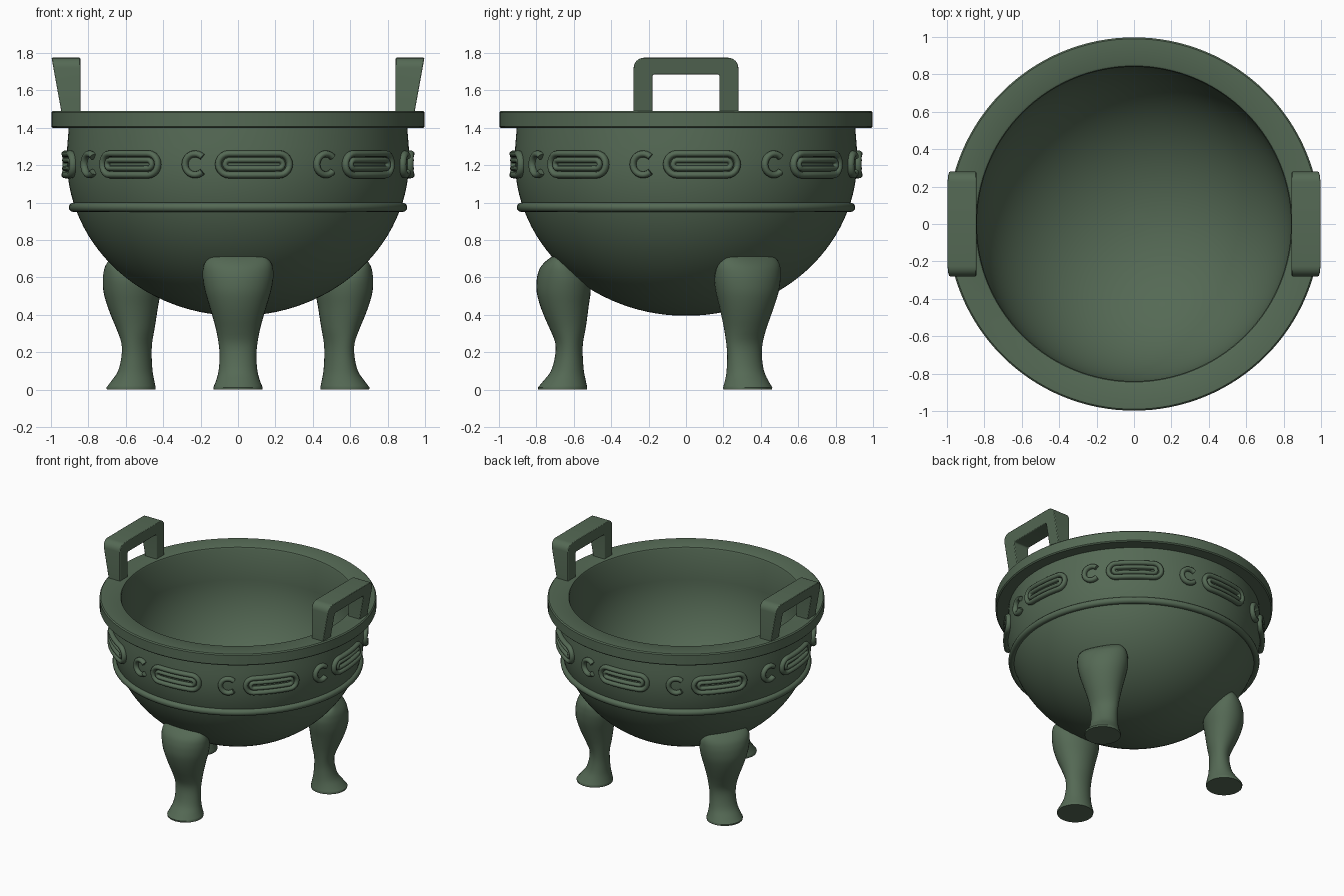
import bpy, bmesh, math
from math import pi, sin, cos, sqrt, radians

if "Cube" in bpy.data.objects:
    bpy.data.objects.remove(bpy.data.objects["Cube"])

bronze = bpy.data.materials.new("dark green bronze")
bronze.diffuse_color = (0.09, 0.142, 0.09, 1)
bronze.use_nodes = True
bronze.node_tree.nodes["Principled BSDF"].inputs["Base Color"].default_value = bronze.diffuse_color


def finish(name, bm, angle=35):
    bmesh.ops.recalc_face_normals(bm, faces=bm.faces[:])
    me = bpy.data.meshes.new(name)
    bm.to_mesh(me)
    bm.free()
    ob = bpy.data.objects.new(name, me)
    bpy.context.collection.objects.link(ob)
    me.materials.append(bronze)
    bpy.ops.object.select_all(action='DESELECT')
    ob.select_set(True)
    bpy.context.view_layer.objects.active = ob
    bpy.ops.object.shade_smooth_by_angle(angle=radians(angle))
    return ob


def skin(bm, rings, closed=False, caps=True):
    """Join equal loops of points into a tube."""
    rows = [[bm.verts.new(p) for p in ring] for ring in rings]
    pairs = list(zip(rows, rows[1:]))
    if closed:
        pairs.append((rows[-1], rows[0]))
    for a, b in pairs:
        n = len(a)
        for i in range(n):
            bm.faces.new((a[i], a[(i + 1) % n], b[(i + 1) % n], b[i]))
    if caps and not closed:
        bm.faces.new(rows[0])
        bm.faces.new(rows[-1])


def lathe(name, profile, seg=128, closed=False, angle=35):
    bm = bmesh.new()
    skin(bm, [[(r * cos(2 * pi * i / seg), r * sin(2 * pi * i / seg), z)
               for i in range(seg)] for r, z in profile], closed, not closed)
    return finish(name, bm, angle)


# Bowl with flat lip: inner and outer half ellipses around z = 1.23
N = 28
outer = [(0.915 * sin(pi / 2 * i / N), 1.23 - 0.835 * cos(pi / 2 * i / N)) for i in range(1, N + 1)]
inner = [(0.84 * sin(pi / 2 * i / N), 1.23 - 0.77 * cos(pi / 2 * i / N)) for i in range(N, 0, -1)]
lip = [(0.913, 1.3), (0.905, 1.4), (0.99, 1.4), (0.998, 1.408), (0.998, 1.482),
       (0.99, 1.49), (0.855, 1.49), (0.845, 1.485), (0.84, 1.475)]
lathe("bowl", outer + lip + inner)

# Raised ring below the frieze
lathe("belly_ring", [(0.88 + 0.025 * cos(2 * pi * k / 12), 0.975 + 0.025 * sin(2 * pi * k / 12))
                     for k in range(12)], closed=True, angle=60)


# Legs: z, radial centre, radial half width, tangential half width
LEG = [(0, .66, .13, .13), (.012, .66, .132, .132), (.05, .648, .112, .117), (.1, .634, .088, .104),
       (.18, .626, .074, .098), (.25, .625, .074, .104), (.32, .632, .094, .117), (.38, .641, .112, .133),
       (.45, .65, .13, .154), (.52, .654, .144, .175), (.58, .656, .143, .187), (.62, .662, .13, .189),
       (.655, .67, .108, .186), (.685, .682, .07, .172), (.71, .69, .03, .14), (.718, .69, .01, .08)]


def spline(rows, steps=3):
    out = []
    for i in range(len(rows) - 1):
        p = [rows[max(i - 1, 0)], rows[i], rows[i + 1], rows[min(i + 2, len(rows) - 1)]]
        for s in range(steps):
            t = s / steps
            out.append([0.5 * (2 * b + (c - a) * t + (2 * a - 5 * b + 4 * c - d) * t * t
                               + (3 * b - a - 3 * c + d) * t ** 3) for a, b, c, d in zip(*p)])
    return out + [list(rows[-1])]


for name, deg in (("front_leg", -90), ("back_right_leg", 30), ("back_left_leg", 150)):
    ca, sa = cos(radians(deg)), sin(radians(deg))
    rings = []
    for z, c, hr, ht in [LEG[0]] + spline(LEG[1:]):
        ring = []
        for k in range(32):
            r, t = c + hr * cos(2 * pi * k / 32), ht * sin(2 * pi * k / 32)
            ring.append((r * ca - t * sa, r * sa + t * ca, z))
        rings.append(ring)
    bm = bmesh.new()
    skin(bm, rings)
    finish(name, bm, 45)


# Handles: upright arches whose outer side leans outward
def arch(half, top, rad):
    pts = [(half, 1.45), (half, 1.49)]
    arc = [(half - rad + rad * cos(pi / 2 * k / 6), top - rad + rad * sin(pi / 2 * k / 6)) for k in range(7)]
    pts += arc
    return pts + [(-y, z) for y, z in reversed(pts)]


for name, side in (("right_handle", 1), ("left_handle", -1)):
    rings = []
    for (yo, zo), (yi, zi) in zip(arch(.28, 1.775, .055), arch(.18, 1.685, .012)):
        def lean(z):
            return 0.945 + 0.052 * (z - 1.49) / 0.285
        rings.append([(side * .843, yo, zo), (side * lean(zo), yo, zo),
                      (side * lean(zi), yi, zi), (side * .843, yi, zi)])
    bm = bmesh.new()
    skin(bm, rings)
    ob = finish(name, bm, 30)
    bev = ob.modifiers.new("soft edges", 'BEVEL')
    bev.width, bev.segments, bev.limit_method = 0.005, 2, 'ANGLE'


# Frieze: round cords laid on the bowl; path points are (along, up)
def cord(bm, path, deg, rad, closed):
    n = len(path)
    rings = []
    for i, (u, v) in enumerate(path):
        a = path[i - 1] if closed or i else path[0]
        b = path[(i + 1) % n] if closed or i < n - 1 else path[-1]
        du, dv = b[0] - a[0], b[1] - a[1]
        m = sqrt(du * du + dv * dv)
        ring = []
        for k in range(10):
            w, h = rad * cos(2 * pi * k / 10), rad * sin(2 * pi * k / 10)
            th = radians(deg) + (u - w * dv / m) / 0.92
            R = 0.922 + h * 1.25
            ring.append((R * cos(th), R * sin(th), 1.205 + v + w * du / m))
        rings.append(ring)
    skin(bm, rings, closed)


def stadium(half, rad):
    c = half - rad
    pts = [(-c + 2 * c * k / 10, -rad) for k in range(10)]
    pts += [(c + rad * sin(pi * k / 10), -rad * cos(pi * k / 10)) for k in range(10)]
    pts += [(c - 2 * c * k / 10, rad) for k in range(10)]
    return pts + [(-c - rad * sin(pi * k / 10), rad * cos(pi * k / 10)) for k in range(10)]


hook = [(0.056 * cos(radians(45 + 270 * k / 20)), 0.056 * sin(radians(45 + 270 * k / 20))) for k in range(21)]
loops, hooks = bmesh.new(), bmesh.new()
for i in range(8):
    cord(loops, stadium(.192, .057), -84.6 + 45 * i, .018, True)
    cord(loops, stadium(.155, .022), -84.6 + 45 * i, .015, True)
    cord(hooks, hook, -104.4 + 45 * i, .018, False)
finish("frieze_loops", loops, 60)
finish("frieze_hooks", hooks, 60)
